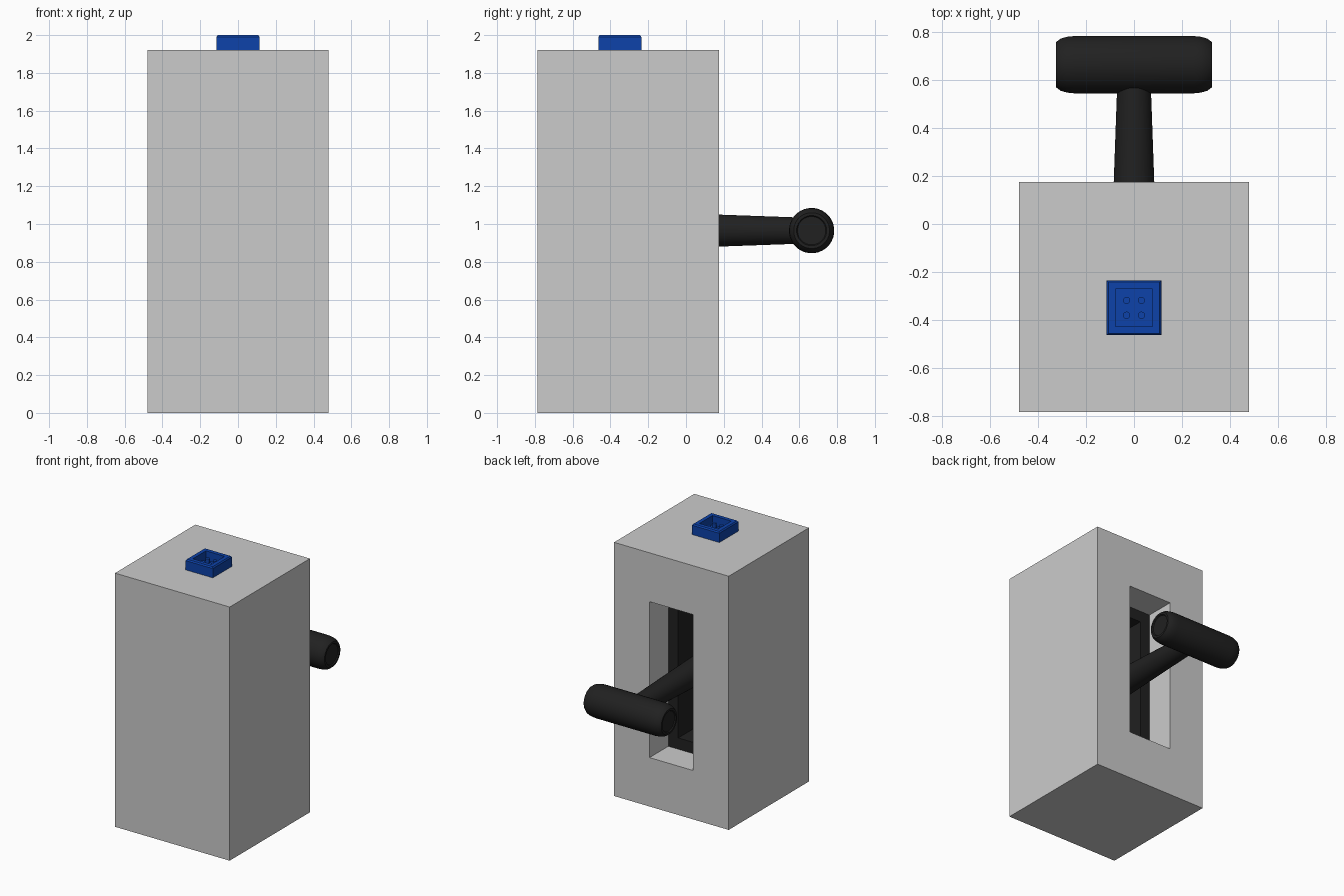
import bpy, bmesh, math
from mathutils import Matrix

if "Cube" in bpy.data.objects:
    bpy.data.objects.remove(bpy.data.objects["Cube"])


def material(name, rgb):
    m = bpy.data.materials.new(name)
    m.diffuse_color = (*rgb, 1)
    m.use_nodes = True
    m.node_tree.nodes["Principled BSDF"].inputs["Base Color"].default_value = m.diffuse_color
    return m


BLACK = material("black", (0.015, 0.015, 0.015))
BLUE = material("blue", (0.004, 0.055, 0.40))
ALONG_X = Matrix.Rotation(math.radians(90), 4, 'Y')
ALONG_Y = Matrix.Rotation(math.radians(-90), 4, 'X')
ALONG_Z = Matrix.Identity(4)


def loft(name, rings, sides, loc, axis=ALONG_Z, mat=None, start=True, end=True, smooth=False):
    """Skin rings (half width, half depth, height); 4 sides gives rectangles."""
    bm = bmesh.new()
    k = math.sqrt(2) if sides == 4 else 1
    loops = []
    for a, b, h in rings:
        angles = [math.tau * (i + 0.5) / sides for i in range(sides)]
        loops.append([bm.verts.new((a * k * math.cos(t), b * k * math.sin(t), h)) for t in angles])
    for lo, hi in zip(loops, loops[1:]):
        for i in range(sides):
            j = (i + 1) % sides
            bm.faces.new((lo[i], lo[j], hi[j], hi[i]))
    if start:
        bm.faces.new(loops[0][::-1])
    if end:
        bm.faces.new(loops[-1])
    bm.transform(Matrix.Translation(loc) @ axis)
    me = bpy.data.meshes.new(name)
    bm.to_mesh(me)
    bm.free()
    ob = bpy.data.objects.new(name, me)
    bpy.context.collection.objects.link(ob)
    if mat:
        me.materials.append(mat)
    if smooth:
        bpy.ops.object.select_all(action='DESELECT')
        ob.select_set(True)
        bpy.context.view_layer.objects.active = ob
        bpy.ops.object.shade_smooth_by_angle(angle=math.radians(35))
    return ob


# Housing with a tall slot in its back face
loft("housing", [(0.48, 0.96, -0.785), (0.48, 0.96, 0.175),
                 (0.183, 0.59, 0.175), (0.183, 0.59, -0.05)],
     4, (0, 0, 0.96), ALONG_Y, end=False)

# Black frame lining the bottom of the slot
loft("slot_frame", [(0.183, 0.59, -0.05), (0.1, 0.505, -0.05), (0.1, 0.505, -0.25)],
     4, (0, 0, 0.96), ALONG_Y, BLACK, start=False)

# Tapered lever arm and its cross grip
loft("lever_arm", [(0.1, 0.1, -0.24), (0.069, 0.069, 0.62)],
     32, (0, 0, 0.965), ALONG_Y, BLACK, smooth=True)
half = [(0.12, 0.25), (0.117, 0.28), (0.109, 0.307), (0.095, 0.325), (0.08, 0.325), (0.075, 0.318)]
grip = [(r, r, -x) for r, x in reversed(half)] + [(r, r, x) for r, x in half]
loft("lever_grip", grip, 32, (0, 0.665, 0.965), ALONG_X, BLACK, smooth=True)

# Blue socket on top with four pins
loft("socket", [(0.114, 0.114, 1.92), (0.114, 0.114, 1.99), (0.107, 0.107, 2.0),
                (0.078, 0.078, 2.0), (0.078, 0.078, 1.93)],
     4, (0, -0.35, 0), mat=BLUE)
for sx in (-1, 1):
    for sy in (-1, 1):
        loft("socket_pin", [(0.015, 0.015, 1.925), (0.015, 0.015, 1.975)],
             16, (sx * 0.031, -0.35 + sy * 0.031, 0), mat=BLUE, smooth=True)
